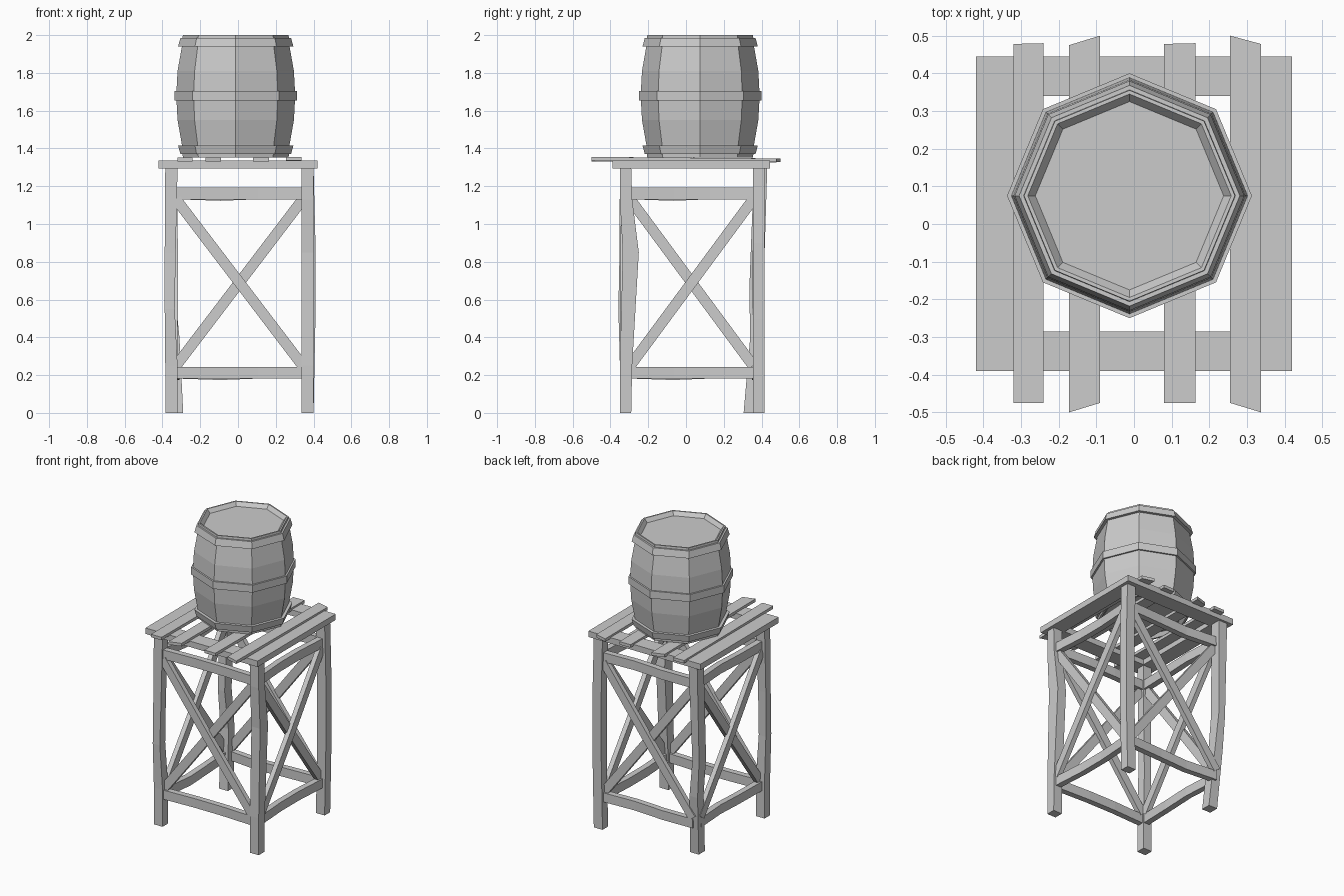
import bpy, bmesh, math
from mathutils import Vector

if "Cube" in bpy.data.objects:
    bpy.data.objects.remove(bpy.data.objects["Cube"])


def finish(name, bm):
    bmesh.ops.recalc_face_normals(bm, faces=bm.faces)
    me = bpy.data.meshes.new(name)
    bm.to_mesh(me)
    bm.free()
    ob = bpy.data.objects.new(name, me)
    bpy.context.collection.objects.link(ob)
    return ob


def loft(name, rings, closed=False):
    """Skin a list of vertex rings, capping the ends unless closed."""
    bm = bmesh.new()
    vs = [[bm.verts.new(p) for p in r] for r in rings]
    n = len(vs[0])
    pairs = list(zip(vs, vs[1:])) + ([(vs[-1], vs[0])] if closed else [])
    for a, b in pairs:
        for i in range(n):
            j = (i + 1) % n
            bm.faces.new((a[i], a[j], b[j], b[i]))
    if not closed:
        bm.faces.new(vs[0])
        bm.faces.new(vs[-1])
    return finish(name, bm)


def box(name, x0, x1, y0, y1, z0, z1):
    return loft(name, [[(x0, y0, z), (x1, y0, z), (x1, y1, z), (x0, y1, z)] for z in (z0, z1)])


def beam(name, pts, normal, width, depth):
    """Rectangular timber along pts; depth is measured along normal."""
    pts = [Vector(p) for p in pts]
    n = Vector(normal)
    side = (pts[-1] - pts[0]).normalized().cross(n) * width / 2
    d = n * depth / 2
    return loft(name, [[p - side - d, p + side - d, p + side + d, p - side + d] for p in pts])


def turned(name, profile, closed=False):
    """Eight-sided turning around the barrel axis, profile of (radius, z)."""
    angles = [i * math.pi / 4 for i in range(8)]
    return loft(name, [[(-0.012 + r * math.cos(a), 0.075 + r * math.sin(a), z) for a in angles]
                       for r, z in profile], closed)


# Legs, hewn unevenly: (z, x0, x1, y0, y1)
legs = {
    "front_left_leg": [(0, -.385, -.32, -.35, -.29), (.25, -.385, -.32, -.35, -.29),
                       (.55, -.388, -.335, -.358, -.30), (.85, -.388, -.33, -.352, -.30),
                       (1.295, -.385, -.32, -.35, -.29)],
    "front_right_leg": [(0, .335, .40, -.35, -.29), (.25, .335, .40, -.35, -.285),
                        (.85, .335, .40, -.335, -.25), (1.13, .335, .40, -.35, -.285),
                        (1.295, .335, .40, -.35, -.29)],
    "back_left_leg": [(0, -.355, -.29, .305, .37), (.4, -.37, -.31, .34, .405),
                      (.65, -.385, -.335, .335, .41), (1.295, -.385, -.32, .36, .43)],
    "back_right_leg": [(0, .335, .40, .355, .415), (.5, .345, .41, .355, .415),
                       (.9, .345, .41, .355, .415), (1.295, .335, .40, .355, .415)],
}
for name, secs in legs.items():
    loft(name, [[(a, c, z), (b, c, z), (b, d, z), (a, d, z)] for z, a, b, c, d in secs])

# Rails and cross braces on all four sides
sides = {
    "front": (lambda t, z, o: (t * .335 + .0075, -.32 + o, z), (0, 1, 0), .01),
    "back": (lambda t, z, o: (t * .335 + .0075, .38 + o, z), (0, 1, 0), -.01),
    "left": (lambda t, z, o: (-.345 + o, t * .325 + .03, z), (1, 0, 0), .015),
    "right": (lambda t, z, o: (.365 + o, t * .325 + .03, z), (1, 0, 0), -.015),
}
for side, (at, nrm, bow) in sides.items():
    sag = -.008 if side in ("left", "back") else 0
    for label, z in (("lower", .213), ("upper", 1.162)):
        beam(f"{side}_{label}_rail",
             [at(-1, z, 0), at(-.3, z + sag, bow), at(.3, z, bow), at(1, z, 0)], nrm, .062, .04)
    for label, s in (("rising", 1), ("falling", -1)):
        beam(f"{side}_{label}_brace",
             [at(-s, .25, s * .008), at(0, .69, s * .012), at(s, 1.13, s * .008)],
             nrm, .056, .032)

# Platform frame
box("front_frame_board", -.42, .42, -.39, -.285, 1.295, 1.335)
box("back_frame_board", -.42, .42, .34, .445, 1.295, 1.335)
box("left_frame_board", -.42, -.315, -.285, .34, 1.295, 1.335)
box("right_frame_board", .315, .42, -.285, .34, 1.295, 1.335)

# Loose slats: x0, x1, front y at each edge, back y at each edge, front z, back z
slats = [(-.32, -.24, -.475, -.475, .478, .48, 1.332, 1.326),
         (-.172, -.09, -.50, -.475, .475, .50, 1.331, 1.327),
         (.08, .163, -.475, -.475, .478, .48, 1.332, 1.326),
         (.255, .337, -.475, -.50, .50, .478, 1.335, 1.327)]
for i, (x0, x1, f0, f1, b0, b1, zf, zb) in enumerate(slats):
    loft(f"slat_{i + 1}", [[(x0, f0, zf + h), (x1, f1, zf + h), (x1, b1, zb + h), (x0, b0, zb + h)]
                           for h in (0, .02)])

# Barrel with a recessed lid
turned("barrel_body", [(.25, 1.375), (.268, 1.352), (.28, 1.352), (.285, 1.42), (.308, 1.55),
                       (.315, 1.68), (.308, 1.81), (.285, 1.94), (.28, 2.0),
                       (.27, 2.0), (.25, 1.975)])

# Hoops
for name, z0, z1, r0, r1 in (("bottom_hoop", 1.37, 1.415, .293, .305),
                             ("middle_hoop", 1.655, 1.705, .325, .325),
                             ("top_hoop", 1.94, 1.985, .305, .293)):
    turned(name, [(.27, z0), (r0, z0), (r1, z1), (.27, z1)], True)
